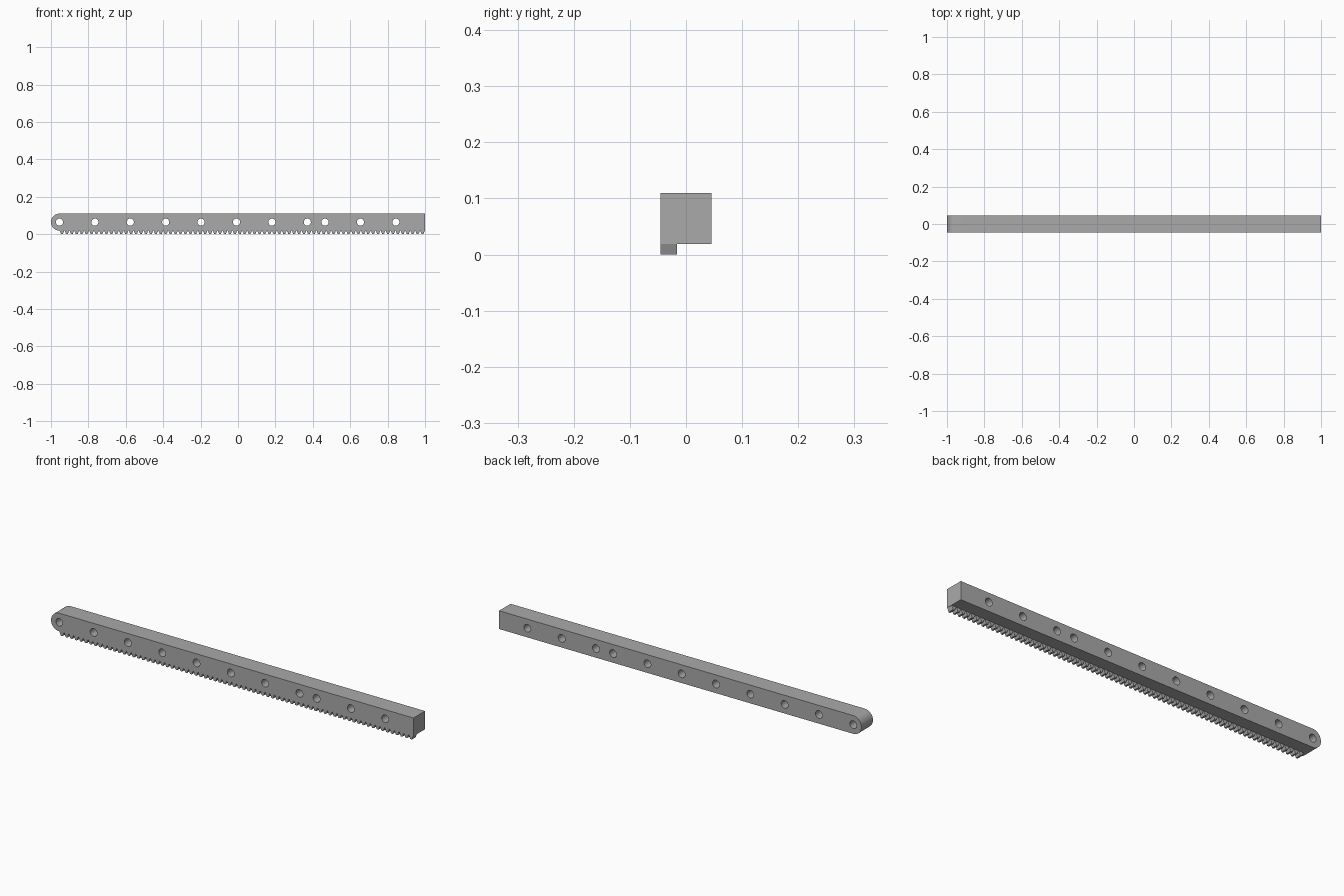
import bpy, math
from mathutils import Matrix, Vector

cube = bpy.data.objects.get("Cube")
if cube:
    bpy.data.objects.remove(cube, do_unlink=True)

grey = bpy.data.materials.new("mid_grey")
grey.use_nodes = True
colour = (0.4, 0.4, 0.4, 1)
grey.diffuse_color = colour
grey.node_tree.nodes["Principled BSDF"].inputs["Base Color"].default_value = colour

HALF = 0.0455           # half the bar's height and depth
BASE = 0.019            # underside of the bar
MID = BASE + HALF
PIVOT = -1 + HALF       # centre of the rounded end


def arc(x, z, radius, start, end, steps):
    angles = [start + (end - start) * i / steps for i in range(steps + 1)]
    return [(x + radius * math.cos(a), z + radius * math.sin(a)) for a in angles]


def plate(name, outlines, front, back):
    """Fill outlines in the x-z plane (inner ones become holes) and extrude along y."""
    curve = bpy.data.curves.new(name, "CURVE")
    curve.dimensions = "2D"
    curve.fill_mode = "BOTH"
    curve.extrude = (back - front) / 2
    for outline in outlines:
        spline = curve.splines.new("POLY")
        spline.points.add(len(outline) - 1)
        for point, (x, z) in zip(spline.points, outline):
            point.co = (x, z, 0, 1)
        spline.use_cyclic_u = True
    source = bpy.data.objects.new(name + "_profile", curve)
    bpy.context.collection.objects.link(source)
    graph = bpy.context.evaluated_depsgraph_get()
    mesh = bpy.data.meshes.new_from_object(source.evaluated_get(graph))
    bpy.data.objects.remove(source, do_unlink=True)
    bpy.data.curves.remove(curve)
    mesh.transform(Matrix.Translation(Vector((0, (front + back) / 2, 0)))
                   @ Matrix.Rotation(math.pi / 2, 4, "X"))
    mesh.materials.clear()
    mesh.materials.append(grey)
    obj = bpy.data.objects.new(name, mesh)
    bpy.context.collection.objects.link(obj)
    bpy.ops.object.select_all(action="DESELECT")
    obj.select_set(True)
    bpy.context.view_layer.objects.active = obj
    bpy.ops.object.shade_smooth_by_angle(angle=math.radians(30))
    return obj


# Bar with one rounded end and two evenly spaced runs of through holes
body = arc(PIVOT, MID, HALF, math.pi / 2, 3 * math.pi / 2, 24)
body += [(1, BASE), (1, BASE + 2 * HALF)]
spacing = 0.1893
hole_x = [PIVOT + i * spacing for i in range(8)]
hole_x += [PIVOT + (7.5 + i) * spacing for i in range(3)]
holes = [arc(x, MID, 0.019, 0, 2 * math.pi, 32)[:-1] for x in hole_x]
plate("rack_bar", [body] + holes, -HALF, HALF)

# Row of tapered teeth under the front edge
count = 74
pitch = (1 - PIVOT) / count
teeth = []
for i in range(count):
    x = PIVOT + (i + 0.5) * pitch
    root, tip = pitch * 0.46, pitch * 0.17
    teeth.append([(x - root, BASE), (x - tip, 0), (x + tip, 0), (x + root, BASE)])
plate("rack_teeth", teeth, -HALF, -0.016)
